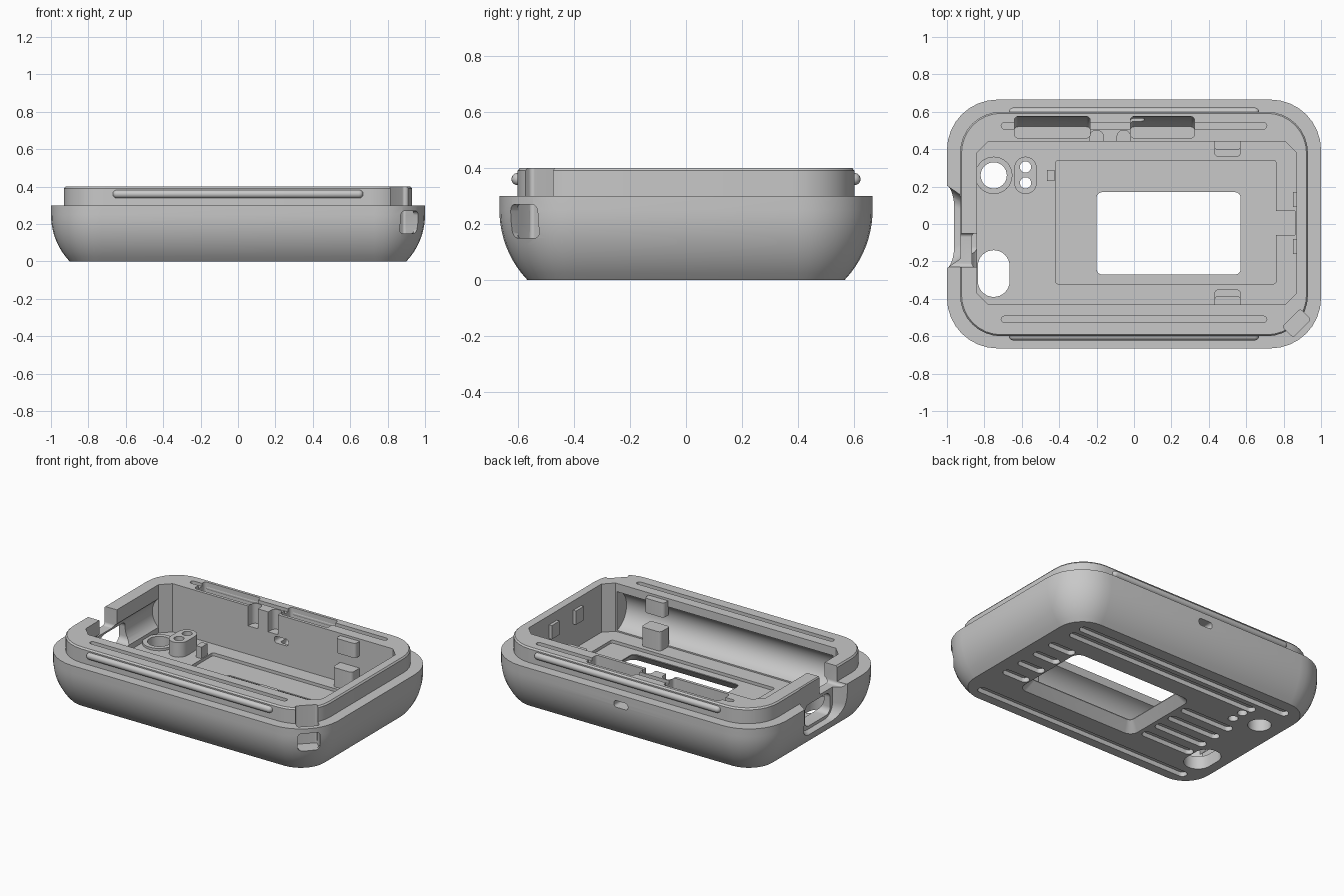
import bpy, bmesh
from math import pi, sin, cos, sqrt
from mathutils import Matrix

cube = bpy.data.objects.get("Cube")
if cube:
    bpy.data.objects.remove(cube, do_unlink=True)

grey = bpy.data.materials.new("matte_grey")
grey.use_nodes = True
COLOUR = (0.58, 0.58, 0.58, 1)
grey.diffuse_color = COLOUR
grey.node_tree.nodes["Principled BSDF"].inputs["Base Color"].default_value = COLOUR

# Axis maps for prisms that run along x or y instead of z
ALONG_X = Matrix(((0, 0, 1, 0), (1, 0, 0, 0), (0, 1, 0, 0), (0, 0, 0, 1)))
ALONG_Y = Matrix.Rotation(pi / 2, 4, 'X')


def rrect(cx, cy, hx, hy, r=0.0, n=8):
    """Outline of a rounded rectangle; n=1 gives chamfered corners."""
    pts = []
    for k, (sx, sy) in enumerate(((1, 1), (-1, 1), (-1, -1), (1, -1))):
        for i in range(n + 1):
            a = (k + i / n) * pi / 2
            pts.append((cx + sx * (hx - r) + r * cos(a),
                        cy + sy * (hy - r) + r * sin(a)))
    return pts


def loft(name, rings, matrix=None):
    """Closed solid through (height, outline) rings."""
    bm = bmesh.new()
    loops = [[bm.verts.new((x, y, z)) for x, y in pts] for z, pts in rings]
    for low, high in zip(loops, loops[1:]):
        for i in range(len(low)):
            j = (i + 1) % len(low)
            bm.faces.new((low[i], low[j], high[j], high[i]))
    bm.faces.new(loops[0][::-1])
    bm.faces.new(loops[-1])
    bmesh.ops.remove_doubles(bm, verts=bm.verts, dist=1e-5)
    bmesh.ops.recalc_face_normals(bm, faces=bm.faces)
    if matrix:
        bm.transform(matrix)
    mesh = bpy.data.meshes.new(name)
    bm.to_mesh(mesh)
    bm.free()
    mesh.materials.append(grey)
    obj = bpy.data.objects.new(name, mesh)
    bpy.context.scene.collection.objects.link(obj)
    return obj


def prism(name, pts, z0, z1, matrix=None):
    return loft(name, [(z0, pts), (z1, pts)], matrix)


def block(name, x0, x1, y0, y1, z0, z1, r=0.0):
    outline = rrect((x0 + x1) / 2, (y0 + y1) / 2, (x1 - x0) / 2, (y1 - y0) / 2, r, 5)
    return prism(name, outline, z0, z1)


def cut(targets, cutter):
    cutter.hide_render = True
    for obj in targets:
        mod = obj.modifiers.new("cut", 'BOOLEAN')
        mod.operation = 'DIFFERENCE'
        mod.solver = 'EXACT'
        mod.object = cutter
        bpy.context.view_layer.objects.active = obj
        bpy.ops.object.modifier_apply(modifier=mod.name)
    bpy.data.objects.remove(cutter, do_unlink=True)


# Case: curved lower shell stepping in to the raised lip
rings = []
ARC = 0.3625
for i in range(11):
    z = 0.25 * i / 10
    inset = ARC - sqrt(ARC ** 2 - (0.25 - z) ** 2)
    rings.append((z, rrect(0, 0, 1 - inset, 0.665 - inset, 0.27 - inset)))
rings.append((0.3, rrect(0, 0, 1, 0.665, 0.27)))
for z, inset in ((0.3, 0), (0.39, 0), (0.4, 0.008)):
    rings.append((z, rrect(0, 0, 0.93 - inset, 0.6 - inset, 0.22 - inset)))
case = loft("case", rings)

# Main cavity, bays under the front and port-side rims, screen recess
cut([case], prism("cavity", rrect(0.015, 0.005, 0.855, 0.435, 0.06, 1), 0.085, 0.5))
cut([case], prism("front_bay", rrect(-0.4, 0.22, 0.13, 0.13, 0.13), -0.76, 0.8, ALONG_X))
cut([case], prism("port_bay", rrect(-0.765, 0.215, 0.12, 0.12, 0.12), -0.38, 0.38, ALONG_Y))
cut([case], block("recess", -0.42, 0.76, -0.32, 0.34, 0.065, 0.2, 0.015))
cut([case], block("recess_notch", 0.7, 0.86, -0.06, 0.07, 0.065, 0.2))

# Screen window, flared towards the underside
cut([case], loft("window", [(z, rrect(0.185, -0.05, 0.385 + f, 0.22 + f, 0.03 + f / 2))
                            for z, f in ((-0.01, 0.06), (0.06, 0), (0.2, 0))]))

# Hole boss and twin post on the floor
boss = prism("hole_boss", rrect(-0.75, 0.26, 0.1, 0.1, 0.1), 0.07, 0.1)
post = prism("twin_post", rrect(-0.58, 0.26, 0.06, 0.1, 0.06), 0.07, 0.18)

# Round and oval floor holes, small twin holes
cut([case, boss], prism("round_hole", rrect(-0.75, 0.26, 0.07, 0.07, 0.07), -0.1, 0.3))
cut([case], prism("oval_hole", rrect(-0.75, -0.265, 0.085, 0.125, 0.085), -0.1, 0.3))
for y in (0.22, 0.305):
    cut([case, post], prism("pin_hole", rrect(-0.58, y, 0.03, 0.03, 0.03), -0.1, 0.5))

# Scooped side recess with a port opening and a gap through the lip above
cut([case], loft("scoop", [(-1.1, rrect(-0.015, 0.27, 0.29, 0.23, 0.1)),
                           (-0.928, rrect(-0.015, 0.27, 0.17, 0.17, 0.08))], ALONG_X))
cut([case], prism("port", rrect(-0.03, 0.19, 0.13, 0.07, 0.04), -1.1, -0.8, ALONG_X))
cut([case], prism("lip_gap", rrect(-0.14, 0.4, 0.09, 0.12, 0.02), -1.1, -0.8, ALONG_X))

# Strap loop through the front corner
corner = Matrix.Translation((0.87, -0.53, 0)) @ Matrix.Rotation(-pi / 4, 4, 'Z')
cut([case], prism("strap_shaft", rrect(0, 0, 0.04, 0.067, 0.015), 0.15, 0.5, corner))
cut([case], prism("strap_hole", rrect(0, 0.21, 0.067, 0.06, 0.025), -0.03, 0.25,
                  corner @ ALONG_X))

# Rim grooves, rear pockets with a sloping outer wall, wire notches, rear slot
for y in (-0.51, 0.525):
    cut([case], block("rim_groove", -0.71, 0.71, y - 0.017, y + 0.017, 0.38, 0.5, 0.017))
for x, half in ((-0.437, 0.203), (0.152, 0.172)):
    cut([case], loft("pocket", [(z, rrect(x, 0.46 + d, half, d, 0.02))
                                for z, d in ((0.17, 0.03), (0.2, 0.042), (0.25, 0.052),
                                             (0.32, 0.057), (0.5, 0.057))]))
for x in (-0.2, -0.055):
    cut([case], block("notch", x - 0.035, x + 0.035, 0.4, 0.5, 0.27, 0.5, 0.03))
cut([case], prism("rear_slot", rrect(0.005, 0.235, 0.05, 0.022, 0.018), -0.8, -0.43, ALONG_Y))

# Grip slots in the underside
slots = [(-0.8, 0.8, -0.475), (-0.8, 0.8, 0.46), (-0.62, 0.8, 0.37)]
slots += [(0.63, 0.82, y) for y in (-0.22, -0.08, 0.06, 0.2)]
slots += [(-0.66, -0.28, y) for y in (-0.25, -0.13, -0.01, 0.11)]
for x0, x1, y in slots:
    cut([case], block("grip_slot", x0, x1, y - 0.029, y + 0.029, -0.1, 0.03, 0.029))

# Rounded snap beads on the long sides of the lip
for side, label in ((-1, "front"), (1, "back")):
    bead = []
    for i in range(-4, 5):
        a = i * pi / 9
        f = 0.022 * (1 - cos(a))
        bead.append((0.36 + 0.022 * sin(a),
                     rrect(0, side * 0.597, 0.67 - f, 0.025 - f, 0.024 - f, 4)))
    loft(label + "_snap_bead", bead)

# Board clips: a floor block with a catch under the rim above it
for side, label, wall in ((-1, "front", 0.43), (1, "back", 0.44)):
    for part, depth, z0, z1 in (("clip", 0.08, 0.07, 0.21), ("catch", 0.045, 0.29, 0.385)):
        ys = sorted((side * (wall - depth), side * (wall + 0.02)))
        block(label + "_" + part, 0.43, 0.57, *ys, z0, z1, 0.02)

# Small pegs on the end wall and floor
for y in (-0.12, 0.13):
    block("end_peg", 0.85, 0.89, y - 0.04, y + 0.04, 0.25, 0.34)
block("small_post", -0.465, -0.425, 0.23, 0.29, 0.07, 0.16)

# Smooth curved walls, keep edges crisp
for obj in bpy.context.scene.objects:
    if obj.type == 'MESH':
        bpy.ops.object.select_all(action='DESELECT')
        obj.select_set(True)
        bpy.context.view_layer.objects.active = obj
        bpy.ops.object.shade_smooth_by_angle(angle=pi / 6)
